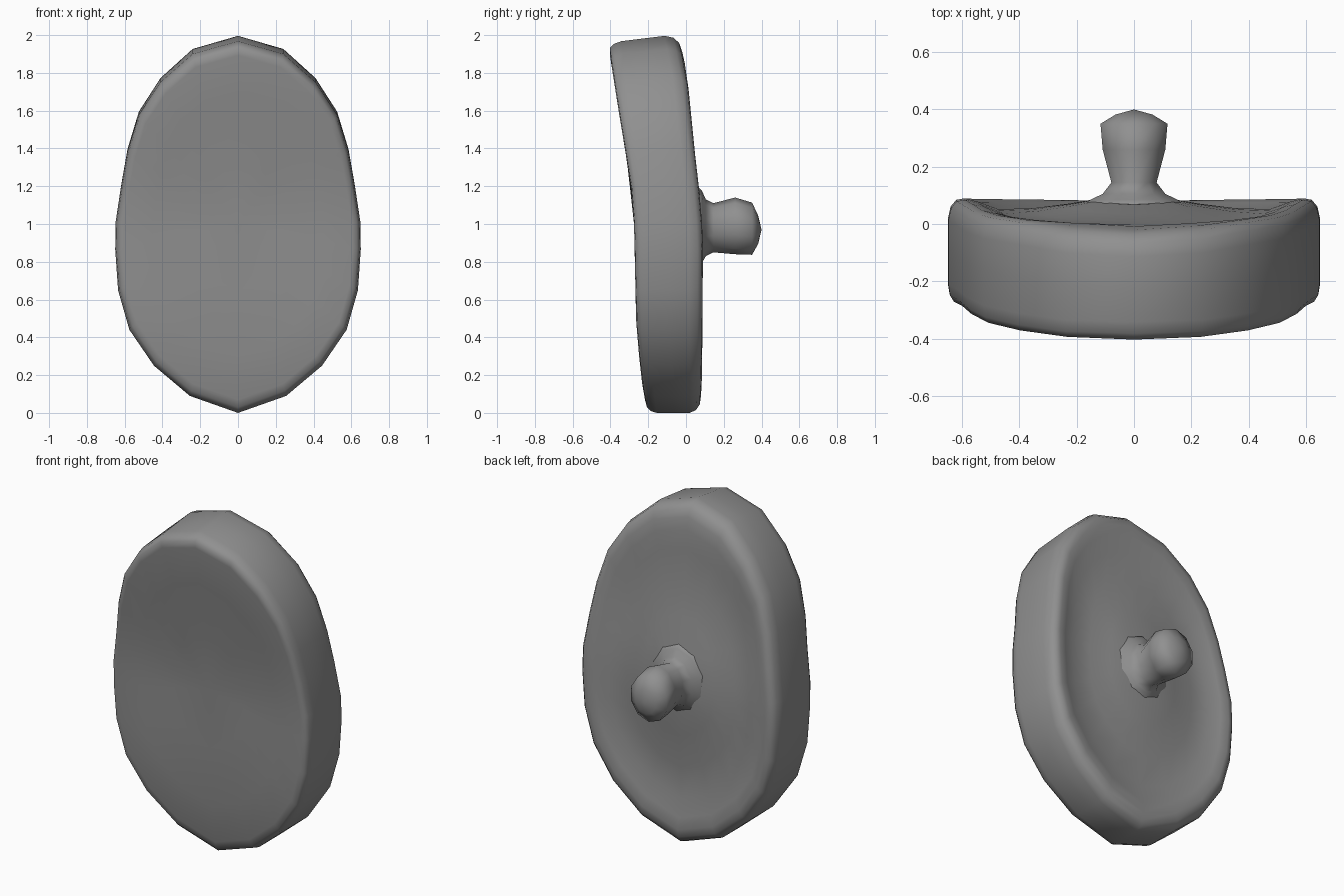
import bpy, bmesh, math

if "Cube" in bpy.data.objects:
    bpy.data.objects.remove(bpy.data.objects["Cube"])


def interp(table, z):
    # piecewise linear lookup in (z, y) pairs
    if z <= table[0][0]:
        return table[0][1]
    for (a, ya), (b, yb) in zip(table, table[1:]):
        if z <= b:
            return ya + (yb - ya) * (z - a) / (b - a)
    return table[-1][1]


# Dark grey
grey = bpy.data.materials.new("dark_grey")
grey.diffuse_color = (.28, .28, .28, 1)
grey.use_nodes = True
grey.node_tree.nodes["Principled BSDF"].inputs["Base Color"].default_value = grey.diffuse_color


def loft(name, rings, start, end):
    # skin a list of equal-length rings, closing both ends with a fan
    bm = bmesh.new()
    loops = [[bm.verts.new(p) for p in r] for r in rings]
    n = len(loops[0])
    for a, b in zip(loops, loops[1:]):
        for i in range(n):
            j = (i + 1) % n
            bm.faces.new((a[i], a[j], b[j], b[i]))
    for loop, tip in ((loops[0], start), (loops[-1], end)):
        c = bm.verts.new(tip)
        for i in range(n):
            bm.faces.new((loop[i], loop[(i + 1) % n], c))
    bmesh.ops.recalc_face_normals(bm, faces=bm.faces)
    for f in bm.faces:
        f.smooth = True
    me = bpy.data.meshes.new(name)
    bm.to_mesh(me)
    bm.free()
    me.materials.append(grey)
    ob = bpy.data.objects.new(name, me)
    bpy.context.collection.objects.link(ob)
    return ob


# Oval outline (right half, then mirrored)
half = [(0, 2.005), (.24, 1.935), (.41, 1.78), (.525, 1.60), (.585, 1.40),
        (.618, 1.21), (.648, 1.01), (.65, .865), (.635, .65), (.575, .44),
        (.445, .25), (.255, .09), (0, 0)]
outline = half + [(-x, z) for x, z in half[-2:0:-1]]
CZ = 1.0

# Bent front and back surfaces as y over height
front = [(0, -.205), (.2, -.24), (.5, -.265), (.8, -.27), (1.0, -.275),
         (1.2, -.29), (1.4, -.32), (1.65, -.36), (1.97, -.408)]
back = [(0, .075), (.2, .085), (.9, .09), (1.1, .08), (1.3, .055),
        (1.55, .03), (1.8, .005), (2.0, -.04)]


def pad_ring(s, t, sink=0.0):
    # s: outline scale, t: 0 front to 1 back, sink: recess depth on the back
    ring = []
    for x, z in outline:
        px, pz = x * s, CZ + (z - CZ) * s
        yf, yb = interp(front, pz), interp(back, pz)
        y = yf + (yb - yf) * t
        fade = 1.0 if pz < 1.2 else max(.25, 1 - (pz - 1.2) * 1.2)
        y -= sink * fade
        pz -= .045 * (1 - t) * max(0, pz - 1.0)
        ring.append((px, y, pz))
    return ring


# Oval pad with rounded rim and shallow recess behind
pad_spec = [(.35, 0, 0), (.7, 0, 0), (.93, 0, 0), (.97, .012, 0),
            (.99, .07, 0), (1, .18, 0), (1, .5, 0), (1, .8, 0),
            (.985, .92, 0), (.955, .985, 0), (.91, 1, 0), (.84, 1, .012),
            (.73, 1, .038), (.55, 1, .034), (.35, 1, .018), (.2, 1, 0)]
loft("oval_pad", [pad_ring(*s) for s in pad_spec],
     (0, interp(front, CZ), CZ), (0, interp(back, CZ), CZ))

# Knob: y, centre height, half width, half height
knob_spec = [(.05, .99, .2, .22), (.085, .985, .16, .19),
             (.105, .98, .115, .15), (.145, .98, .083, .13),
             (.26, .99, .115, .15), (.35, .975, .123, .138),
             (.382, .97, .068, .075)]
N = 10
rings = [[(rx * math.sin(2 * math.pi * i / N), y,
           cz + rz * math.cos(2 * math.pi * i / N)) for i in range(N)]
         for y, cz, rx, rz in knob_spec]
loft("back_knob", rings, (0, .05, .99), (0, .40, .97))
